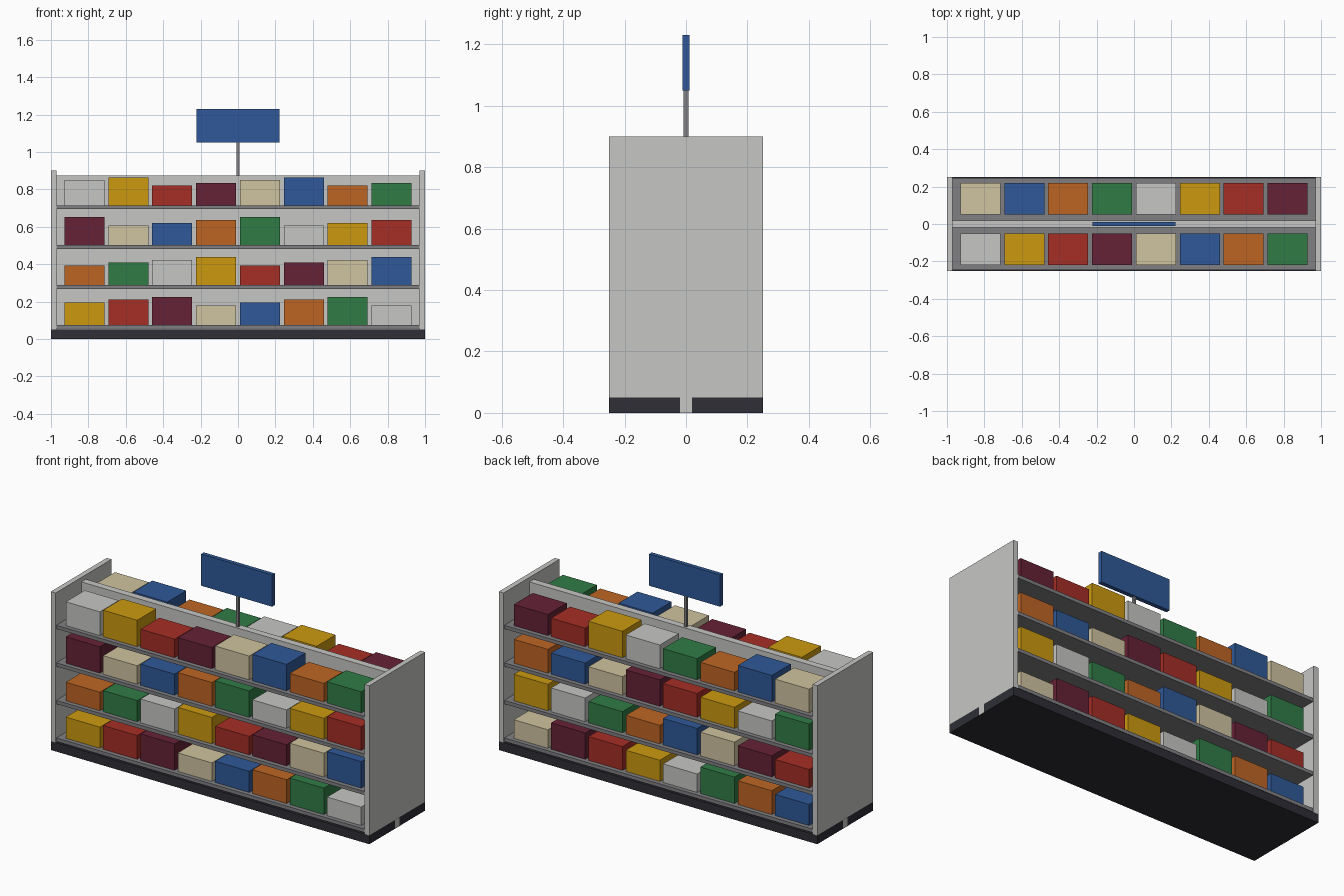
import bpy, bmesh

if "Cube" in bpy.data.objects:
    bpy.data.objects.remove(bpy.data.objects["Cube"])


def srgb(*c):
    f = lambda v: v / 12.92 if v <= 0.04045 else ((v + 0.055) / 1.055) ** 2.4
    return tuple(f(v / 255) for v in c) + (1.0,)


def material(name, *c):
    m = bpy.data.materials.new(name)
    m.diffuse_color = srgb(*c)
    m.use_nodes = True
    m.node_tree.nodes["Principled BSDF"].inputs["Base Color"].default_value = m.diffuse_color
    return m


light = material("light_grey", 198, 198, 196)
grey = material("shelf_grey", 128, 128, 131)
dark = material("dark_base", 46, 46, 54)
yellow = material("yellow", 204, 154, 16)
red = material("red", 166, 46, 38)
maroon = material("maroon", 102, 34, 55)
beige = material("beige", 208, 196, 160)
blue = material("blue", 47, 89, 152)
orange = material("orange", 190, 101, 36)
green = material("green", 48, 124, 70)


def box(name, x, y, z, mat):
    """Box from (min, max) ranges on each axis."""
    bm = bmesh.new()
    bmesh.ops.create_cube(bm, size=1)
    for v in bm.verts:
        v.co = [r[0] if c < 0 else r[1] for c, r in zip(v.co, (x, y, z))]
    mesh = bpy.data.meshes.new(name)
    bm.to_mesh(mesh)
    bm.free()
    mesh.materials.append(mat)
    ob = bpy.data.objects.new(name, mesh)
    bpy.context.collection.objects.link(ob)
    return ob


# Plinth and central back panel
box("base", (-1, 1), (-0.25, 0.25), (0, 0.05), dark)
box("back_panel", (-0.97, 0.97), (-0.02, 0.02), (0.05, 0.875), light)

# End panels, with the spine end showing between the plinth halves
for side, s in (("left", -1), ("right", 1)):
    box(side + "_end_panel", sorted((s * 0.97, s)), (-0.25, 0.25), (0.05, 0.9), light)
    box(side + "_spine_end", sorted((s * 0.995, s * 1.001)), (-0.02, 0.02), (0, 0.05), light)

# Shelves and products on both sides
goods = [light, yellow, red, maroon, beige, blue, orange, green]
for side, s in (("front", -1), ("back", 1)):
    for row in range(4):
        z = 0.075 + 0.2132 * row
        box(f"{side}_shelf_{row}", (-0.97, 0.97), sorted((s * 0.02, s * 0.245)), (z - 0.02, z), grey)
        first = 1 + 5 * row + (4 if s > 0 else 0)
        for i in range(8):
            x = (i - 3.5) * 0.2345
            h = 0.105 + 0.015 * ((1 - row + i) % 4)
            box(f"{side}_product_{row}_{i}", (x - 0.107, x + 0.107),
                sorted((s * 0.05, s * 0.22)), (z, z + h), goods[(first + i) % 8])

# Sign on a post
box("sign_post", (-0.008, 0.008), (-0.008, 0.008), (0.875, 1.05), grey)
box("sign_board", (-0.223, 0.223), (-0.012, 0.012), (1.05, 1.23), blue)
